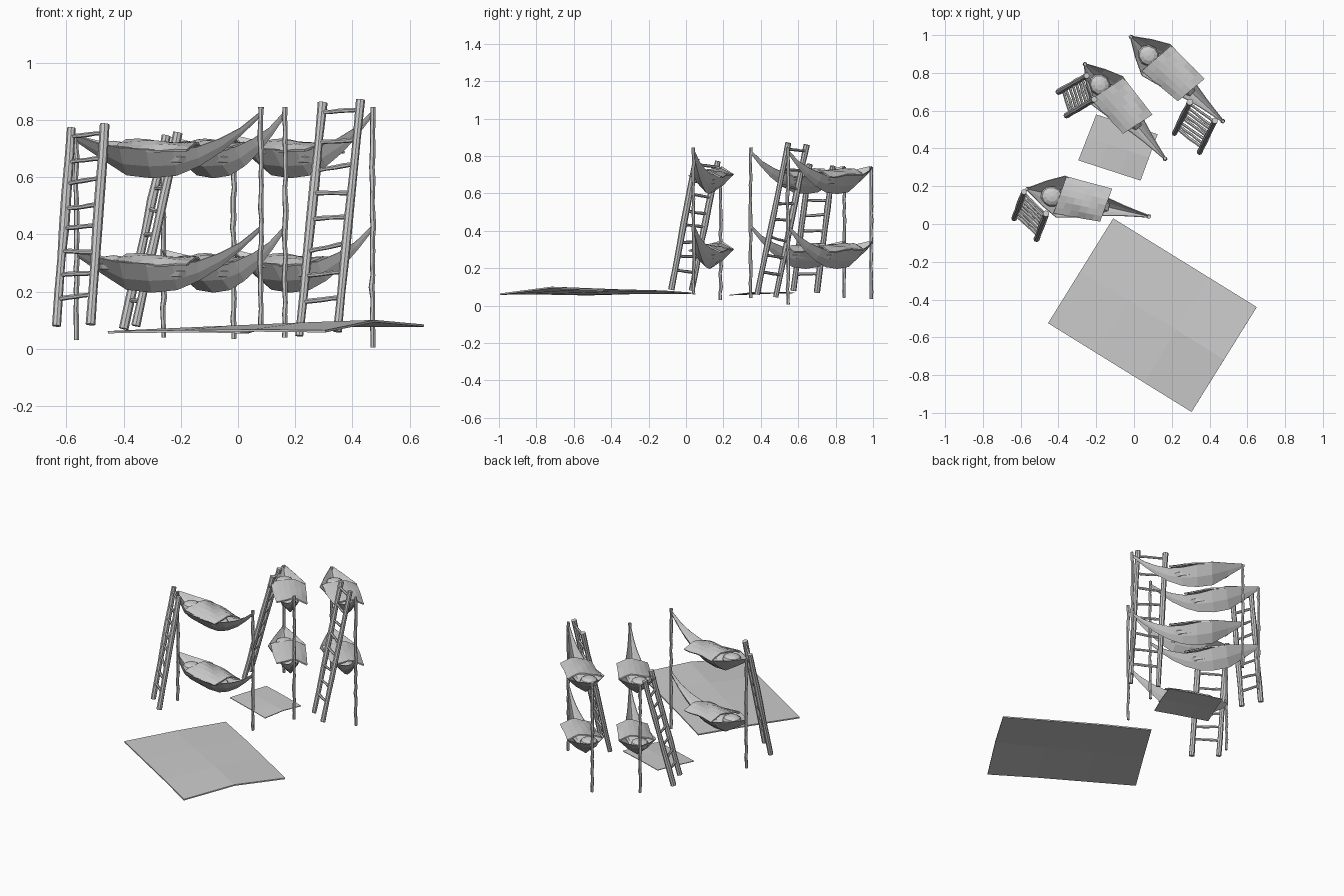
import bpy, bmesh, math, random
from mathutils import Vector

if "Cube" in bpy.data.objects:
    bpy.data.objects.remove(bpy.data.objects["Cube"])
random.seed(4)


def finish(bm, name, thick=0):
    bmesh.ops.recalc_face_normals(bm, faces=bm.faces)
    me = bpy.data.meshes.new(name)
    bm.to_mesh(me)
    bm.free()
    ob = bpy.data.objects.new(name, me)
    bpy.context.collection.objects.link(ob)
    if thick:
        m = ob.modifiers.new("thickness", 'SOLIDIFY')
        m.thickness = thick
        m.offset = 0
    return ob


def stick(bm, a, b, r, segs, wobble, sides=7):
    """Knobbly wooden stick from a to b."""
    a, b = Vector(a), Vector(b)
    d = (b - a).normalized()
    p = d.orthogonal().normalized()
    q = d.cross(p)
    rings = []
    for i in range(segs + 1):
        c = a.lerp(b, i / segs)
        c += p * random.uniform(-wobble, wobble) + q * random.uniform(-wobble, wobble)
        rr = r * random.uniform(0.85, 1.12)
        rings.append([bm.verts.new(c + rr * (p * math.cos(t) + q * math.sin(t)))
                      for t in (2 * math.pi * k / sides for k in range(sides))])
    for r0, r1 in zip(rings, rings[1:]):
        for k in range(sides):
            n = (k + 1) % sides
            bm.faces.new((r0[k], r0[n], r1[n], r1[k]))
    bm.faces.new(rings[0])
    bm.faces.new(rings[-1])


def grid(name, pts, thick):
    """Cloth sheet from rows of points."""
    bm = bmesh.new()
    vs = [[bm.verts.new(p) for p in row] for row in pts]
    for r0, r1 in zip(vs, vs[1:]):
        for k in range(len(r0) - 1):
            bm.faces.new((r0[k], r0[k + 1], r1[k + 1], r1[k]))
    return finish(bm, name, thick)


def ladder(name, left, right):
    bm = bmesh.new()
    for a, b in (left, right):
        stick(bm, a, b, 0.0165, 6, 0.001, 8)
    (a0, a1), (b0, b1) = [[Vector(p) for p in s] for s in (left, right)]
    for i in range(8):
        t = 0.14 + i * 0.116
        stick(bm, a0.lerp(a1, t + random.uniform(-.012, .012)),
              b0.lerp(b1, t + random.uniform(-.012, .012)), 0.008, 4, 0.0015, 6)
    finish(bm, name)


# Hammock stations: distance from head, half width, rim height, keel height
STATIONS = [(0, .006, .745, .725), (.09, .065, .72, .665), (.18, .112, .703, .608),
            (.27, .092, .698, .598), (.36, .068, .695, .607), (.44, .045, .705, .64),
            (.52, .028, .735, .69), (.59, .016, .772, .748), (.655, .006, .825, .81)]


def bunk(tag, head, foot, zh, zf):
    h, f = Vector((*head, 0)), Vector((*foot, 0))
    u = (f - h).normalized()
    v = Vector((-u.y, u.x, 0))
    s = (f - h).length / 0.66

    def at(d, w, z):
        return h + u * d * s + v * w + Vector((0, 0, z))

    # posts
    for name, p, z0, z1 in (("head_post", head, zh, .74), ("foot_post", foot, zf, .845)):
        bm = bmesh.new()
        stick(bm, (*p, z0), (*p, z1), 0.0095, 20, 0.0025, 6)
        finish(bm, f"{name}_{tag}")
    for level, dz in (("lower", -.40), ("upper", 0)):
        # sling
        rows = [[at(d, w * k, keel + (rim - keel) * abs(k) ** 1.3 + dz)
                 for k in (-1, -.5, 0, .5, 1)] for d, w, rim, keel in STATIONS]
        grid(f"hammock_{level}_{tag}", rows, .004)
        # pillow
        bm = bmesh.new()
        bmesh.ops.create_uvsphere(bm, u_segments=10, v_segments=6, radius=1)
        for q in bm.verts:
            q.co = at(.135 + q.co.x * .06, -.01 + q.co.y * .055, .695 + q.co.z * .032 + dz)
        finish(bm, f"pillow_{level}_{tag}")
        # sleeping pad under the blanket
        bm = bmesh.new()
        bmesh.ops.create_uvsphere(bm, u_segments=10, v_segments=6, radius=1)
        for q in bm.verts:
            q.co = at(.29 + q.co.x * .16, q.co.y * .062, .67 + q.co.z * .035 + dz)
        finish(bm, f"pad_{level}_{tag}")
        # draped blanket
        rows = []
        for i in range(7):
            t = i / 6
            rows.append([at(.175 + .25 * t + .012 * k, (.102 - .012 * t) * k + .008,
                            .728 - .012 * t - .028 * k * k
                            + .005 * math.sin(5 * k + 7 * t) + dz)
                         for k in (-1, -.67, -.33, 0, .33, .67, 1)])
        grid(f"blanket_{level}_{tag}", rows, .008)


bunk("front", (-.565, .185), (.08, .04), .03, .06)
bunk("middle", (-.26, .845), (.165, .345), .04, .04)
bunk("back", (-.015, .99), (.47, .545), .035, .005)

ladder("ladder_front", ((-.635, .03, .08), (-.582, .17, .772)),
       ((-.515, -.08, .085), (-.465, .055, .785)))
ladder("ladder_middle", ((-.40, .70, .07), (-.25, .785, .745)),
       ((-.357, .575, .08), (-.21, .66, .755)))
ladder("ladder_back", ((.215, .48, .045), (.295, .645, .86)),
       ((.348, .38, .06), (.428, .548, .87)))


def rug(name, corners, bumps, thick):
    """Folded mat: four corners, plus height offsets on a 4 x 3 grid."""
    a, b, c, d = [Vector(p) for p in corners]
    rows = []
    for i in range(4):
        p, q = a.lerp(b, i / 3), d.lerp(c, i / 3)
        rows.append([p.lerp(q, j / 2) + Vector((0, 0, bumps[i][j])) for j in range(3)])
    grid(name, rows, thick)


BUMPS = [(0, .004, 0), (.006, .012, .002), (.004, .02, .004), (0, .026, 0)]
rug("large_rug", ((-.11, .03, .066), (.65, -.44, .081), (.305, -.995, .061), (-.455, -.525, .058)),
    BUMPS, .008)
rug("small_rug", ((-.2, .58, .068), (.125, .475, .066), (.035, .23, .055), (-.295, .337, .06)),
    [[b * .35 for b in row] for row in BUMPS], .004)
